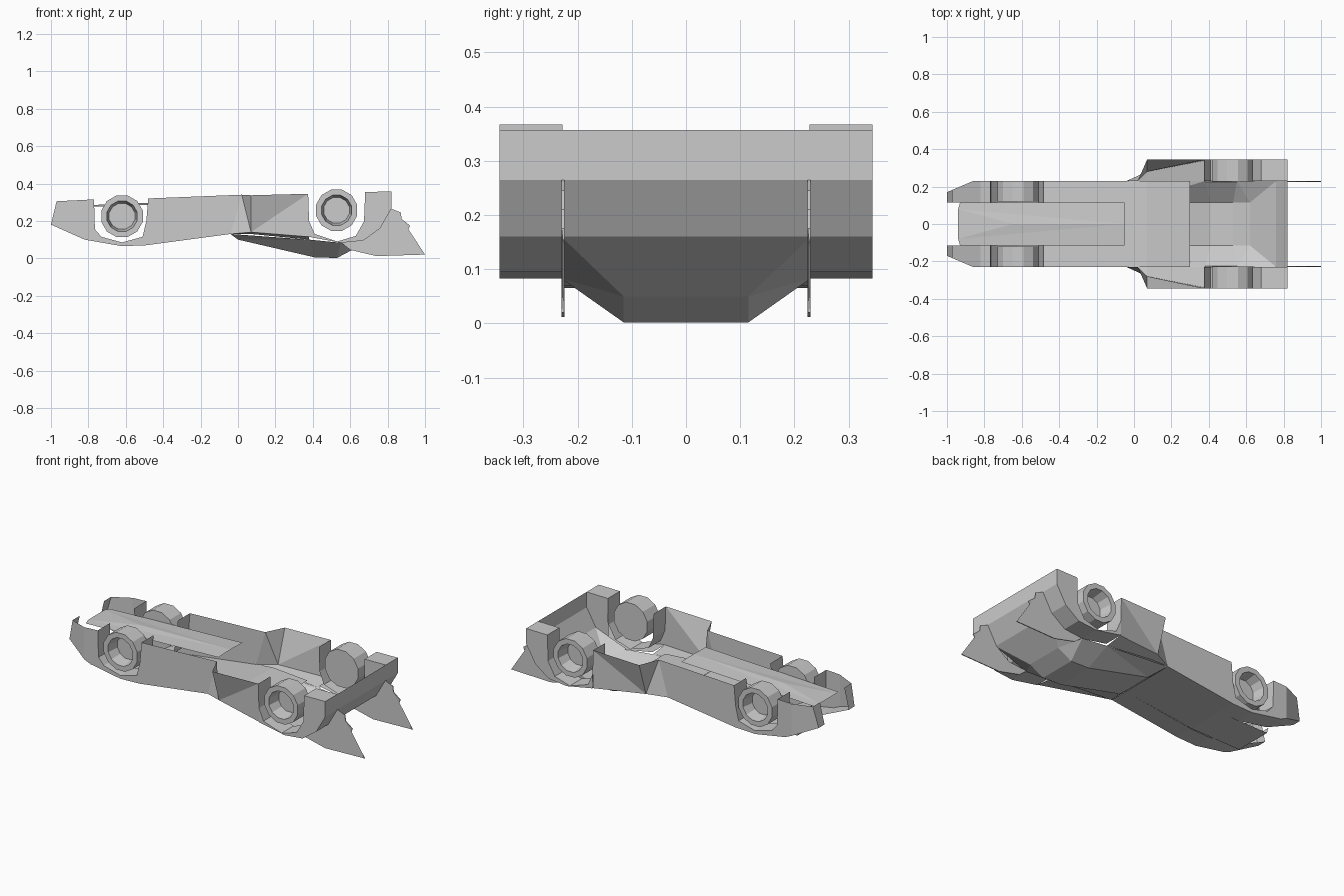
import bpy, bmesh, math
from mathutils import Vector

cube = bpy.data.objects.get("Cube")
if cube:
    bpy.data.objects.remove(cube, do_unlink=True)

grey = bpy.data.materials.new("plain_grey")
grey.use_nodes = True
COL = (0.6, 0.6, 0.6, 1)
grey.diffuse_color = COL
grey.node_tree.nodes["Principled BSDF"].inputs["Base Color"].default_value = COL


def finish(name, bm):
    bmesh.ops.recalc_face_normals(bm, faces=bm.faces)
    me = bpy.data.meshes.new(name)
    bm.to_mesh(me)
    bm.free()
    me.materials.append(grey)
    ob = bpy.data.objects.new(name, me)
    bpy.context.collection.objects.link(ob)
    return ob


def sheet(name, polys):
    """Thin panel made from a few polygons, welded at shared corners."""
    bm = bmesh.new()
    for p in polys:
        bm.faces.new([bm.verts.new(v) for v in p])
    bmesh.ops.remove_doubles(bm, verts=bm.verts, dist=1e-4)
    return finish(name, bm)


def strip(name, profile, y0, y1, bend=lambda x, y: y):
    """Sweep an x-z line across the width."""
    return sheet(name, [[(a[0], bend(a[0], y0), a[1]), (b[0], bend(b[0], y0), b[1]),
                         (b[0], bend(b[0], y1), b[1]), (a[0], bend(a[0], y1), a[1])]
                        for a, b in zip(profile, profile[1:])])


def nose_bend(x, y):
    """Pull the outer side of the nose inward ahead of x = -0.86."""
    if x < -0.86 and abs(y) > 0.15:
        return math.copysign(abs(y) - 0.06 * (-0.86 - x) / 0.14, y)
    return y


def wall(name, profile, y, bend=None):
    """Upright side panel from an x-z outline."""
    bm = bmesh.new()
    bm.faces.new([bm.verts.new((x, y, z)) for x, z in profile])
    if bend:
        bmesh.ops.bisect_plane(bm, geom=bm.verts[:] + bm.edges[:] + bm.faces[:],
                               plane_co=(-0.86, 0, 0), plane_no=(1, 0, 0))
        for v in bm.verts:
            v.co.y = bend(v.co.x, v.co.y)
    bmesh.ops.triangulate(bm, faces=bm.faces)
    return finish(name, bm)


def wheel(name, x, z, r, y_in, y_out):
    """Twelve-sided wheel with a cupped outer face."""
    bm = bmesh.new()
    depth = y_in + (y_out - y_in) * 0.35
    rings = [(y_in, r), (y_out, r), (y_out, r * 0.73), (depth, r * 0.62)]
    loops = [[bm.verts.new((x + q * math.cos(math.tau * (i + 0.5) / 12), y,
                            z + q * math.sin(math.tau * (i + 0.5) / 12)))
              for i in range(12)] for y, q in rings]
    for a, b in zip(loops, loops[1:]):
        for i in range(12):
            j = (i + 1) % 12
            bm.faces.new((a[i], a[j], b[j], b[i]))
    bm.faces.new(loops[0])
    bm.faces.new(loops[-1])
    return finish(name, bm)


# side outlines (x, z)
front_arch = [(-0.77, 0.315), (-0.765, 0.155), (-0.73, 0.115), (-0.62, 0.085),
              (-0.51, 0.115), (-0.49, 0.2), (-0.48, 0.32)]
front_floor = [(-0.49, 0.07), (-0.62, 0.065), (-0.82, 0.1), (-1, 0.18), (-0.97, 0.305)]
rear_arch = [(0.375, 0.345), (0.38, 0.2), (0.41, 0.13), (0.53, 0.09),
             (0.63, 0.12), (0.675, 0.2), (0.68, 0.355)]
tail = [(0.82, 0.357), (0.82, 0.265), (0.76, 0.16), (0.67, 0.095)]
rear_floor = tail + [(0.55, 0.083), (0.38, 0.115)]
fin = [(0.82, 0.265), (0.87, 0.245), (0.875, 0.21), (0.92, 0.175), (0.9, 0.13),
       (1.0, 0.02), (0.74, 0.012), (0.6, 0.045), (0.55, 0.085), (0.67, 0.095), (0.76, 0.16)]

for s, side in ((1, "back"), (-1, "front")):
    # nose half: outer panel, floor and wheel arch
    wall(f"{side}_nose_panel", front_arch + [(0.02, 0.34), (-0.04, 0.13)] + front_floor,
         0.23 * s, nose_bend)
    strip(f"{side}_nose_floor", [(-0.04, 0.13)] + front_floor[:2] + [(-0.82, 0.1), (-0.86, 0.118)]
          + front_floor[3:], 0.115 * s, 0.23 * s, nose_bend)
    strip(f"{side}_nose_arch", front_arch, 0.115 * s, 0.23 * s)
    # rear half: outer panel, floor and wheel arch
    wall(f"{side}_rear_panel", rear_arch + rear_floor, 0.344 * s)
    strip(f"{side}_rear_floor", rear_floor, 0.225 * s, 0.344 * s)
    strip(f"{side}_rear_arch", rear_arch, 0.23 * s, 0.344 * s)
    strip(f"{side}_rear_fender_top", [(0.68, 0.355), (0.82, 0.357)], 0.23 * s, 0.344 * s)
    wall(f"{side}_rear_fender_inner", [(0.68, 0.355), (0.82, 0.357), (0.82, 0.265),
                                       (0.76, 0.16), (0.675, 0.1)], 0.23 * s)
    # flared pod between nose and rear arch
    a, b = (0.02, 0.23 * s, 0.34), (-0.04, 0.23 * s, 0.13)
    c, d = (0.07, 0.344 * s, 0.337), (0.07, 0.28 * s, 0.14)
    e, f = (0.375, 0.344 * s, 0.345), (0.38, 0.34 * s, 0.115)
    sheet(f"{side}_pod_panel", [(a, c, d), (a, d, b), (c, e, d), (d, e, f)])
    sheet(f"{side}_pod_floor", [(b, d, (0.07, 0.23 * s, 0.13)),
                                ((0.07, 0.23 * s, 0.13), d, f, (0.38, 0.23 * s, 0.1))])
    # belly flank rising from the keel to the floor edge
    k = [(0, 0.115 * s, 0.1), (0.41, 0.115 * s, 0.005),
         (0.53, 0.115 * s, 0.002), (0.62, 0.115 * s, 0.05)]
    o = [(-0.04, 0.23 * s, 0.13), (0.38, 0.23 * s, 0.1), (0.55, 0.23 * s, 0.083),
         (0.76, 0.23 * s, 0.16)]
    sheet(f"{side}_belly_flank", [(k[0], k[1], o[1]), (k[0], o[1], o[0]), (k[1], k[2], o[2], o[1]),
                                  (k[2], k[3], o[2]), (k[3], o[3], o[2])])
    # tail fin
    ob = wall(f"{side}_tail_fin", fin, 0.227 * s)
    m = ob.modifiers.new("thickness", "SOLIDIFY")
    m.thickness, m.offset = 0.005, 0
    # wheels
    wheel(f"{side}_nose_wheel", -0.62, 0.225, 0.115, 0.12 * s, 0.229 * s)
    wheel(f"{side}_rear_wheel", 0.527, 0.257, 0.114, 0.228 * s, 0.344 * s)

# long centre cover with a shallow tapering crease
tip = (-0.05, 0, 0.305)
n = [(-0.93, 0.115, 0.27), (-0.94, 0.08, 0.275), (-0.94, -0.08, 0.275), (-0.93, -0.115, 0.27)]
r = [(-0.05, 0.115, 0.302), (-0.05, -0.115, 0.302)]
mid = (-0.65, 0, 0.292)
sheet("centre_cover", [(n[0], n[1], tip, r[0]), (n[3], n[2], tip, r[1]),
                       (n[1], mid, tip), (n[2], mid, tip), (n[1], n[2], mid)])

# centre floor, keel and tail
strip("nose_underside", [(-0.83, 0.1), (-0.82, 0.065), (-0.62, 0.07), (-0.49, 0.072), (-0.04, 0.13)],
      -0.115, 0.115)
strip("cabin_deck", [(-0.04, 0.132), (0.07, 0.142), (0.3, 0.125)], -0.23, 0.23)
strip("keel", [(-0.04, 0.13), (0, 0.1), (0.41, 0.005), (0.53, 0.002), (0.62, 0.05)], -0.115, 0.115)
sheet("diffuser", [((0.62, -0.115, 0.05), (0.62, 0.115, 0.05), (0.76, 0.23, 0.16), (0.76, -0.23, 0.16))])
strip("tail_panel", tail[:3], -0.23, 0.23)
